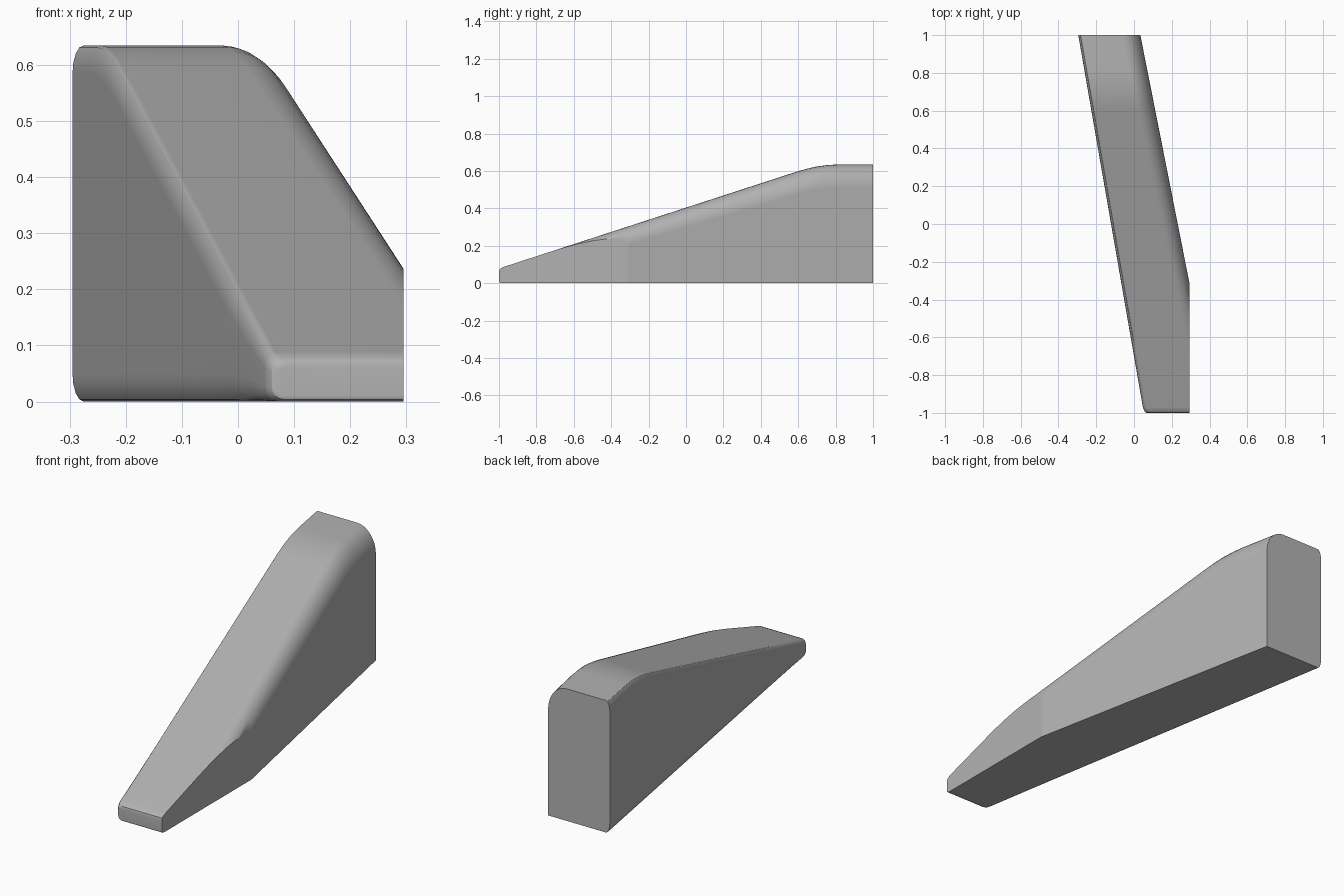
import bpy, bmesh, math

cube = bpy.data.objects.get("Cube")
if cube:
    bpy.data.objects.remove(cube, do_unlink=True)

# Single grey finish
grey = bpy.data.materials.new("plain_grey")
grey.use_nodes = True
colour = (0.45, 0.45, 0.45, 1)
grey.diffuse_color = colour
grey.node_tree.nodes["Principled BSDF"].inputs["Base Color"].default_value = colour

HALF_WIDTH = 0.295


def arc(cx, cz, rx, rz, start, steps):
    """Quarter ellipse, counterclockwise from a start angle in degrees."""
    angles = [math.radians(start + 90 * i / steps) for i in range(steps + 1)]
    return [(cx + rx * math.cos(a), cz + rz * math.sin(a)) for a in angles]


def section(y, top, bottom=0.0, inset=0.0):
    """Cross-section with a wide round on one top edge and slim rounds opposite."""
    right = HALF_WIDTH - 0.198 * (y + 0.32)
    left = -HALF_WIDTH + 0.1735 * (1 - y) + inset
    grow = max(0, min(1, (y + 0.45) / 1.05))
    height = top - bottom
    rx = 0.08 + 0.02 * grow
    rz = min(0.09 + 0.035 * grow, height * 0.5)
    slim_x, slim_z = 0.02, min(0.05, height * 0.3)
    points = [(right, bottom)]
    points += arc(right - rx, top - rz, rx, rz, 0, 8)
    points += arc(left + slim_x, top - slim_z, slim_x, slim_z, 90, 4)
    points += arc(left + slim_x, bottom + slim_z, slim_x, slim_z, 180, 4)
    return [(x, y, z) for x, z in points]


def slope(y):
    return 0.404 + 0.325 * y


# Rounded nose, long ramp, then a soft crest into the level top
stations = [section(-1, 0.062, 0.010, 0.016), section(-0.997, 0.073, 0.004, 0.009),
            section(-0.988, 0.081, 0, 0.004), section(-0.97, slope(-0.97))]
stations += [section(y, slope(y)) for y in (-0.85, -0.6, -0.45, -0.3, 0, 0.3, 0.6)]
for y, top in ((0.65, 0.613), (0.7, 0.624), (0.76, 0.632), (0.82, 0.635), (1, 0.635)):
    stations.append(section(y, top))

# Loft the body between stations and cap the ends
bm = bmesh.new()
rings = [[bm.verts.new(p) for p in ring] for ring in stations]
count = len(rings[0])
for a, b in zip(rings, rings[1:]):
    for i in range(count):
        j = (i + 1) % count
        bm.faces.new((a[i], a[j], b[j], b[i]))
bm.faces.new(rings[0])
bm.faces.new(rings[-1])

# Trim the flat wall beside the nose
cut = bmesh.ops.bisect_plane(bm, geom=bm.verts[:] + bm.edges[:] + bm.faces[:],
                             plane_co=(HALF_WIDTH, 0, 0), plane_no=(1, 0, 0),
                             clear_outer=True)
rim = [e for e in cut["geom_cut"] if isinstance(e, bmesh.types.BMEdge)]
bmesh.ops.holes_fill(bm, edges=rim, sides=0)
bmesh.ops.remove_doubles(bm, verts=bm.verts[:], dist=0.0005)
bmesh.ops.recalc_face_normals(bm, faces=bm.faces[:])

mesh = bpy.data.meshes.new("wedge_body")
bm.to_mesh(mesh)
bm.free()
mesh.materials.append(grey)
body = bpy.data.objects.new("wedge_body", mesh)
bpy.context.collection.objects.link(body)

# Smooth rounds, crisp cut edges
bpy.ops.object.select_all(action="DESELECT")
body.select_set(True)
bpy.context.view_layer.objects.active = body
bpy.ops.object.shade_smooth_by_angle(angle=math.radians(30))
weighted = body.modifiers.new("flat_face_normals", "WEIGHTED_NORMAL")
weighted.keep_sharp = True
